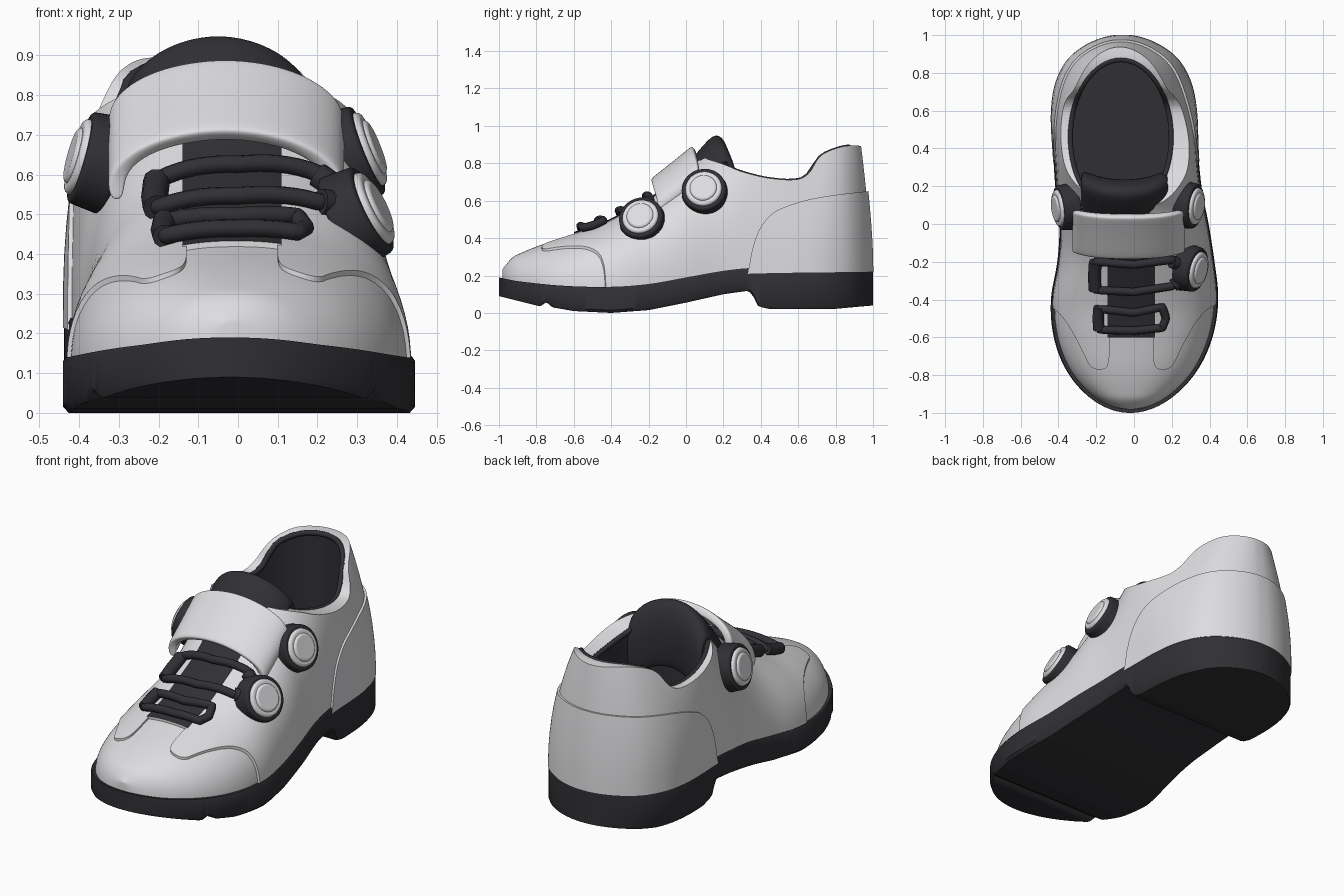
import bpy, bmesh, math
from mathutils import Vector

if "Cube" in bpy.data.objects:
    bpy.data.objects.remove(bpy.data.objects["Cube"])


def material(name, col):
    m = bpy.data.materials.new(name)
    m.diffuse_color = (*col, 1)
    m.use_nodes = True
    m.node_tree.nodes["Principled BSDF"].inputs["Base Color"].default_value = m.diffuse_color
    return m


MATS = [material("light_grey", (0.73, 0.73, 0.75)), material("charcoal", (0.03, 0.029, 0.034))]
LIGHT, DARK = 0, 1


def table(pts, smooth=True):
    """Interpolated lookup through a few (position, value) points."""
    n = len(pts)

    def slope(i):
        a, b = pts[max(i - 1, 0)], pts[min(i + 1, n - 1)]
        return (b[1] - a[1]) / (b[0] - a[0])

    def f(y):
        y = min(max(y, pts[0][0]), pts[-1][0])
        i = next(k for k in range(n - 1) if y <= pts[k + 1][0])
        (y0, v0), (y1, v1) = pts[i], pts[i + 1]
        d = y1 - y0
        t = (y - y0) / d
        if not smooth:
            return v0 + (v1 - v0) * t
        return ((2*t**3 - 3*t*t + 1) * v0 + (t**3 - 2*t*t + t) * d * slope(i)
                + (3*t*t - 2*t**3) * v1 + (t**3 - t*t) * d * slope(i + 1))
    return f


# Plan outline (width factor and centre line) and side profiles, all along y
WIDTH = table([(-1, .55), (-.8, .55), (-.6, .525), (-.4, .483), (-.2, .425), (0, .395),
               (.2, .395), (.4, .42), (.6, .48), (.8, .56), (.9, .6), (1, .6)])
CENTRE = table([(-1, -.02), (-.4, .003), (-.2, .01), (0, 0), (.2, -.03), (.5, -.05), (1, -.06)])
SOLE_TOP = table([(-1, .19), (-.9, .17), (-.65, .145), (-.4, .14), (-.2, .155), (0, .19),
                  (.2, .225), (.35, .24), (1, .25)])
SOLE_BOTTOM = table([(-1, .09), (-.78, .035), (-.745, .058), (-.715, .03), (-.6, .01), (-.4, 0),
                     (-.2, .015), (0, .055), (.2, .1), (.33, .118), (.355, .1), (.385, .035),
                     (.45, .02), (.8, .022), (1, .04)], False)
TOP = table([(-1, .25), (-.95, .31), (-.9, .338), (-.78, .385), (-.6, .44), (-.45, .49), (-.3, .565),
             (-.15, .655), (0, .79), (.1, .86), (.2, .98), (.35, 1.2), (.6, 1.2), (1, 1.2)])
RIM = table([(.09, .83), (.2, .795), (.3, .755), (.45, .72), (.6, .715), (.66, .75), (.71, .83),
             (.78, .872), (.88, .895), (1.05, .88)])
POWER = 2.3


def finish(ob, angle=0.6):
    bpy.ops.object.select_all(action='DESELECT')
    ob.select_set(True)
    bpy.context.view_layer.objects.active = ob
    bpy.ops.object.shade_smooth_by_angle(angle=angle)
    return ob


def make(name, bm, mat):
    bmesh.ops.recalc_face_normals(bm, faces=bm.faces)
    for f in bm.faces:
        f.material_index = mat
    me = bpy.data.meshes.new(name)
    bm.to_mesh(me)
    bm.free()
    for m in MATS:
        me.materials.append(m)
    ob = bpy.data.objects.new(name, me)
    bpy.context.collection.objects.link(ob)
    return ob


def skin(name, rows, mat, closed=True, arch=False):
    """Skin a row of cross-sections; arches get laddered end caps."""
    bm = bmesh.new()
    vs = [[bm.verts.new(p) for p in r] for r in rows]
    n = len(rows[0])
    for a, b in zip(vs, vs[1:]):
        for i in range(n if closed else n - 1):
            j = (i + 1) % n
            bm.faces.new((a[i], a[j], b[j], b[i]))
    for e in (vs[0], vs[-1]) if closed else ():
        if arch:
            for i in range(n // 2 - 1):
                bm.faces.new((e[i], e[i + 1], e[n - 2 - i], e[n - 1 - i]))
            bm.faces.new(e[n // 2 - 1:n // 2 + 2])
        else:
            bm.faces.new(e)
    return make(name, bm, mat)


def stations(eps, count=120):
    return [-math.cos(eps + (math.pi - 2 * eps) * i / count) for i in range(count + 1)]


def half_width(y):
    return WIDTH(y) * math.sqrt(max(1 - y * y, 0))


def shell(name, off, mat=LIGHT, arc=44):
    """Arched foot shape, offset in or out by off; the heel narrows upwards."""
    rows = []
    for y in stations(.05, 110):
        w, b, h = half_width(y) * (1 + off / .42), SOLE_TOP(y) - .03, TOP(y) + off
        row = []
        back = min(max((y - .4) / .35, 0), 1)
        back *= back * (3 - 2 * back)
        for k in range(arc + 1):
            a = math.pi * k / arc
            c, s = math.cos(a), max(math.sin(a), 0)
            z = b + (h - b) * s ** (2 / POWER)
            up = max(0, z - .25) / .65
            x = CENTRE(y) - .015 * min(up, 1) * back
            x += w * math.copysign(abs(c) ** (2 / POWER), c) * (1 - .2 * back * min(up, 1.2) ** 2.2)
            lean = .055 * up ** 1.5 * min(max((y - .4) / .6, 0), 1) ** 2
            row.append((x, y * (1 + off) - lean, z))
        rows.append(row)
    return skin(name, rows, mat, arch=True)


def surface(x, y, lift=0):
    """Point on the closed front of the upper."""
    b = SOLE_TOP(y) - .03
    r = min(abs(x - CENTRE(y)) / half_width(y), .99)
    return Vector((x, y, b + (TOP(y) - b) * (1 - r ** POWER) ** (1 / POWER) + lift))


def prism(name, pts, axis, lo, hi, mat=LIGHT):
    at = (lambda p, t: (t, p[0], p[1])) if axis == 'x' else (lambda p, t: (p[0], p[1], t))
    return skin(name, [[at(p, lo) for p in pts], [at(p, hi) for p in pts]], mat)


def boolean(ob, tool, op):
    m = ob.modifiers.new(op, 'BOOLEAN')
    m.operation, m.object, m.solver = op, tool, 'EXACT'
    dg = bpy.context.evaluated_depsgraph_get()
    me = bpy.data.meshes.new_from_object(ob.evaluated_get(dg))
    ob.modifiers.clear()
    ob.data = me


def rounded(pts):
    """Corner-cutting smoothing of an open line."""
    for _ in range(2):
        cut = [pts[0]]
        for (ax, ay), (bx, by) in zip(pts, pts[1:]):
            cut += [(.75*ax + .25*bx, .75*ay + .25*by), (.25*ax + .75*bx, .25*ay + .75*by)]
        pts = cut + [pts[-1]]
    return pts


# Sole with raised heel block
rows = []
for y in stations(.02, 150):
    w, c, t, b = half_width(y), CENTRE(y), SOLE_TOP(y), SOLE_BOTTOM(y)
    half = [(.5, b), (.97, b), (1, b + .015), (1, t - .01), (.985, t), (.5, t)]
    rows.append([(c + w * u, y, z) for u, z in half] + [(c - w * u, y, z) for u, z in reversed(half)])
finish(skin("sole", rows, DARK), .7)

# Cutters: foot opening, collar line, quarter outline, heel counter outline, throat
ring = [(-.07 + .268 * math.cos(a), .46 + .41 * math.sin(a))
        for a in (2 * math.pi * i / 64 for i in range(64))]
cavity = prism("cavity_cutter", ring, 'z', .3, 2, DARK)
ys = [.09 + .96 * i / 60 for i in range(61)]
collar = prism("collar_cutter", [(y, RIM(y)) for y in ys] + [(1.05, 2), (.09, 2)], 'x', -1, 1)
edge = rounded([(.1, 0), (.1, -.6), (.1, -.74), (.13, -.775), (.2, -.765), (.235, -.69),
                (.28, -.6), (.34, -.5), (.41, -.43), (.6, -.38)]) + [(.6, 1.2)]
quarter_cut = prism("quarter_cutter", edge + [(-.03 - x, y) for x, y in reversed(edge)], 'z', 0, 2)
counter_line = table([(.33, .2), (.345, .3), (.38, .42), (.43, .5), (.5, .555), (.7, .615), (1.1, .665)])
counter_cut = prism("counter_cutter", [(.33 + .77 * i / 40, counter_line(.33 + .77 * i / 40))
                                       for i in range(41)] + [(1.1, .1), (.33, .1)], 'x', -1, 1)
throat_cut = prism("throat_cutter", [(-.14, -.6), (.11, -.6), (.11, .04), (-.14, .04)], 'z', 0, 2)

# Upper: toe and base layer, quarters, heel counter, tongue base
upper = shell("upper_base", -.018)
quarters = shell("quarter_panels", -.009)
boolean(quarters, quarter_cut, 'INTERSECT')
counter = shell("heel_counter", .003)
boolean(counter, counter_cut, 'INTERSECT')
for ob in (upper, quarters, counter):
    if ob is not counter:
        boolean(ob, collar, 'DIFFERENCE')
    boolean(ob, cavity, 'DIFFERENCE')
    finish(ob)
throat = shell("tongue_base", -.006, DARK)
boolean(throat, throat_cut, 'INTERSECT')
boolean(throat, cavity, 'DIFFERENCE')
finish(throat)
for ob in (cavity, collar, quarter_cut, counter_cut, throat_cut):
    bpy.data.objects.remove(ob)


def sheet(name, profile, columns, thick, mat):
    """Padded sheet: (y, z) profile swept over (x, drop, setback) columns."""
    ob = skin(name, [[(x, y + s, z + d) for y, z in profile] for x, d, s in columns], mat, False)
    s = ob.modifiers.new("thickness", 'SOLIDIFY')
    s.thickness, s.offset = thick, 0
    ob.modifiers.new("round", 'SUBSURF').levels = 3
    ob.modifiers["round"].render_levels = 3
    return finish(ob, 1.2)


# Padded tongue top and closing strap
sheet("tongue_top", [(-.02, .76), (.08, .87), (.145, .955), (.18, .94), (.215, .83), (.2, .6)],
      [(-.28, -.14, .06), (-.2, -.045, .02), (-.05, 0, 0), (.1, -.045, .02), (.18, -.14, .06)], .045, DARK)
sheet("strap", [(-.175, .705), (-.165, .72), (-.06, .80), (.03, .875), (.045, .885)],
      [(-.305, -.18, .03), (-.31, -.1, .025), (-.21, -.03, .005), (-.03, 0, 0), (.14, -.03, .005),
       (.247, -.1, .025), (.25, -.18, .03)], .045, LIGHT)


def disc(name, centre, normal, r1, r2, depth, mat):
    bm = bmesh.new()
    bmesh.ops.create_cone(bm, cap_ends=True, segments=48, radius1=r1, radius2=r2, depth=depth)
    ob = make(name, bm, mat)
    ob.location = centre + normal * depth / 2
    ob.rotation_euler = normal.to_track_quat('Z', 'Y').to_euler()
    b = ob.modifiers.new("bevel", 'BEVEL')
    b.width, b.segments = .01, 3
    finish(ob)


# Closure dials: dark housing, light cap and raised button
for name, pos, nor in (("upper_right_dial", (.245, .105, .63), (.9, -.12, .36)),
                       ("lower_right_dial", (.26, -.225, .475), (.85, -.2, .42)),
                       ("upper_left_dial", (-.312, .095, .62), (-.93, -.12, .26))):
    p, n = Vector(pos), Vector(nor).normalized()
    disc(name + "_housing", p, n, .128, .118, .09, DARK)
    disc(name + "_cap", p + n * .075, n, .102, .095, .03, LIGHT)
    disc(name + "_button", p + n * .095, n, .075, .07, .02, LIGHT)


def tube(name, path, radius, cyclic=True):
    cu = bpy.data.curves.new(name, 'CURVE')
    cu.dimensions, cu.bevel_depth, cu.bevel_resolution = '3D', radius, 3
    cu.use_fill_caps = True
    sp = cu.splines.new('POLY')
    sp.points.add(len(path) - 1)
    for q, v in zip(sp.points, path):
        q.co = (*v, 1)
    sp.use_cyclic_u = cyclic
    cu.materials.append(MATS[DARK])
    ob = bpy.data.objects.new(name, cu)
    bpy.context.collection.objects.link(ob)


def lace(name, pts, radius, cyclic=True):
    """Tube lying on the upper through the given plan points."""
    path = []
    for a, b in zip(pts, pts[1:] + pts[:1] if cyclic else pts[1:]):
        path += [surface(a[0] + (b[0] - a[0]) * i / 8, a[1] + (b[1] - a[1]) * i / 8, .014)
                 for i in range(8)]
    tube(name, path, radius, cyclic)


# Dark lining edge around the foot opening
tube("collar_lining", [(x, y, RIM(y) - .008) for x, y in ring], .014)

# Lace loops, left anchors and the bracket to the lower dial
lace("upper_lace_loop", [(-.2, -.2), (0, -.215), (.2, -.19), (.25, -.22), (.24, -.3), (.2, -.33),
                         (0, -.36), (-.2, -.35), (-.215, -.28)], .022)
lace("lower_lace_loop", [(-.18, -.45), (0, -.47), (.15, -.44), (.17, -.5), (.15, -.55),
                         (0, -.565), (-.18, -.56), (-.195, -.5)], .022)
lace("upper_anchor", [(-.205, -.2), (-.21, -.28), (-.205, -.36)], .034, False)
lace("lower_anchor", [(-.185, -.44), (-.19, -.5), (-.185, -.57)], .03, False)
lace("dial_bracket", [(.2, -.2), (.26, -.22), (.3, -.25), (.26, -.29), (.2, -.33)], .034, False)
